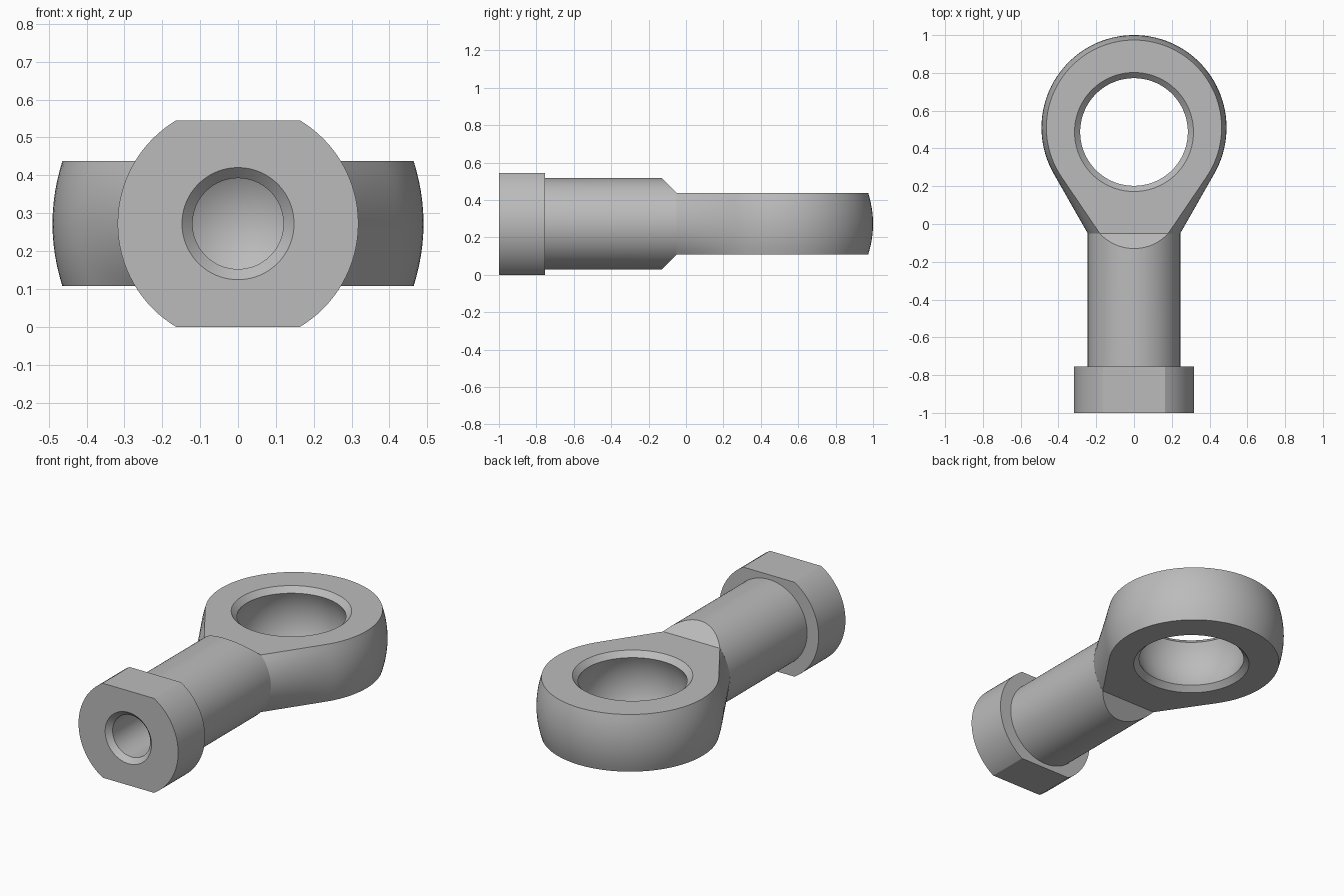
import bpy, bmesh, math
from mathutils import Vector

cube = bpy.data.objects.get("Cube")
if cube:
    bpy.data.objects.remove(cube, do_unlink=True)

AXIS_Z = 0.2725        # height of the shank axis
SHANK_R = 0.245
NECK_Y = -0.05         # where the shank meets the eye
HALF = 0.165           # half thickness of the eye

steel = bpy.data.materials.new("grey steel")
steel.use_nodes = True
grey = (0.5, 0.5, 0.5, 1)
steel.diffuse_color = grey
steel.node_tree.nodes["Principled BSDF"].inputs["Base Color"].default_value = grey


def finish(bm, name):
    bmesh.ops.remove_doubles(bm, verts=bm.verts[:], dist=1e-5)
    bmesh.ops.recalc_face_normals(bm, faces=bm.faces[:])
    mesh = bpy.data.meshes.new(name)
    bm.to_mesh(mesh)
    bm.free()
    mesh.materials.append(steel)
    obj = bpy.data.objects.new(name, mesh)
    obj.location.z = AXIS_Z
    bpy.context.collection.objects.link(obj)
    bpy.ops.object.select_all(action="DESELECT")
    obj.select_set(True)
    bpy.context.view_layer.objects.active = obj
    bpy.ops.object.shade_smooth_by_angle(angle=math.radians(30))
    return obj


def slice_off(bm, point, normal):
    """Cut away everything beyond a plane and close the cut."""
    geom = bm.verts[:] + bm.edges[:] + bm.faces[:]
    bmesh.ops.bisect_plane(bm, geom=geom, dist=1e-5, plane_co=point,
                           plane_no=normal, clear_outer=True)
    rim = [e for e in bm.edges if e.is_boundary]
    bmesh.ops.holes_fill(bm, edges=rim, sides=0)


# Shank with collar and drilled bore: one profile (radius, y) turned about y
profile = [(0, -0.28), (0.12, -0.35), (0.12, -0.972), (0.148, -1), (0.318, -1),
           (0.318, -0.755), (SHANK_R, -0.755), (SHANK_R, NECK_Y), (0, NECK_Y)]
bm = bmesh.new()
points = [bm.verts.new((r, y, 0)) for r, y in profile]
edges = [bm.edges.new(pair) for pair in zip(points, points[1:])]
bmesh.ops.spin(bm, geom=points + edges, cent=(0, 0, 0), axis=(0, 1, 0),
               angle=math.tau, steps=96)
bmesh.ops.remove_doubles(bm, verts=bm.verts[:], dist=1e-5)
for side in (1, -1):
    slice_off(bm, Vector((0, 0, side * AXIS_Z)), Vector((0, 0, side)))        # spanner flat
    slice_off(bm, Vector((0, NECK_Y, side * HALF)), Vector((0, 1, side)))     # neck bevel
finish(bm, "shank_and_collar")

# Eye: stacked teardrop outlines outside, a chamfered spherical seat inside
EYE_Y, HOLE_Y = 0.51, 0.487
HOLE_R, RIM_R = 0.285, 0.315
SEAT_HALF = HALF - 0.03
SEAT_R = math.hypot(HOLE_R, SEAT_HALF)


def outline(z):
    radius = 0.49 - 0.026 * (z / HALF) ** 2
    neck = Vector((math.sqrt(SHANK_R ** 2 - z ** 2), NECK_Y))
    to_neck = neck - Vector((0, EYE_Y))
    start = math.atan2(to_neck.y, to_neck.x) + math.acos(radius / to_neck.length)
    sweep = math.pi - 2 * start
    arc = [Vector((radius * math.cos(a), EYE_Y + radius * math.sin(a)))
           for a in (start + sweep * i / 72 for i in range(73))]
    left_neck = Vector((-neck.x, neck.y))
    loop = arc[:-1]
    for a, b in ((arc[-1], left_neck), (left_neck, neck), (neck, arc[0])):
        loop += [a.lerp(b, i / 12) for i in range(12)]
    return loop


angles = [math.atan2(p.y - HOLE_Y, p.x) for p in outline(0)]


def hole_ring(radius):
    return [Vector((radius * math.cos(a), HOLE_Y + radius * math.sin(a))) for a in angles]


layers = 12
steps = [2 * i / layers - 1 for i in range(layers + 1)]
rings = [(outline(HALF * t), HALF * t) for t in steps]
rings.append((hole_ring(RIM_R), HALF))
for t in reversed(steps):
    z = SEAT_HALF * t
    rings.append((hole_ring(math.sqrt(SEAT_R ** 2 - z ** 2)), z))
rings.append((hole_ring(RIM_R), -HALF))

bm = bmesh.new()
loops = [[bm.verts.new((p.x, p.y, z)) for p in ring] for ring, z in rings]
count = len(angles)
for low, high in zip(loops, loops[1:] + loops[:1]):
    for i in range(count):
        j = (i + 1) % count
        bm.faces.new((low[i], low[j], high[j], high[i]))
finish(bm, "eye")
